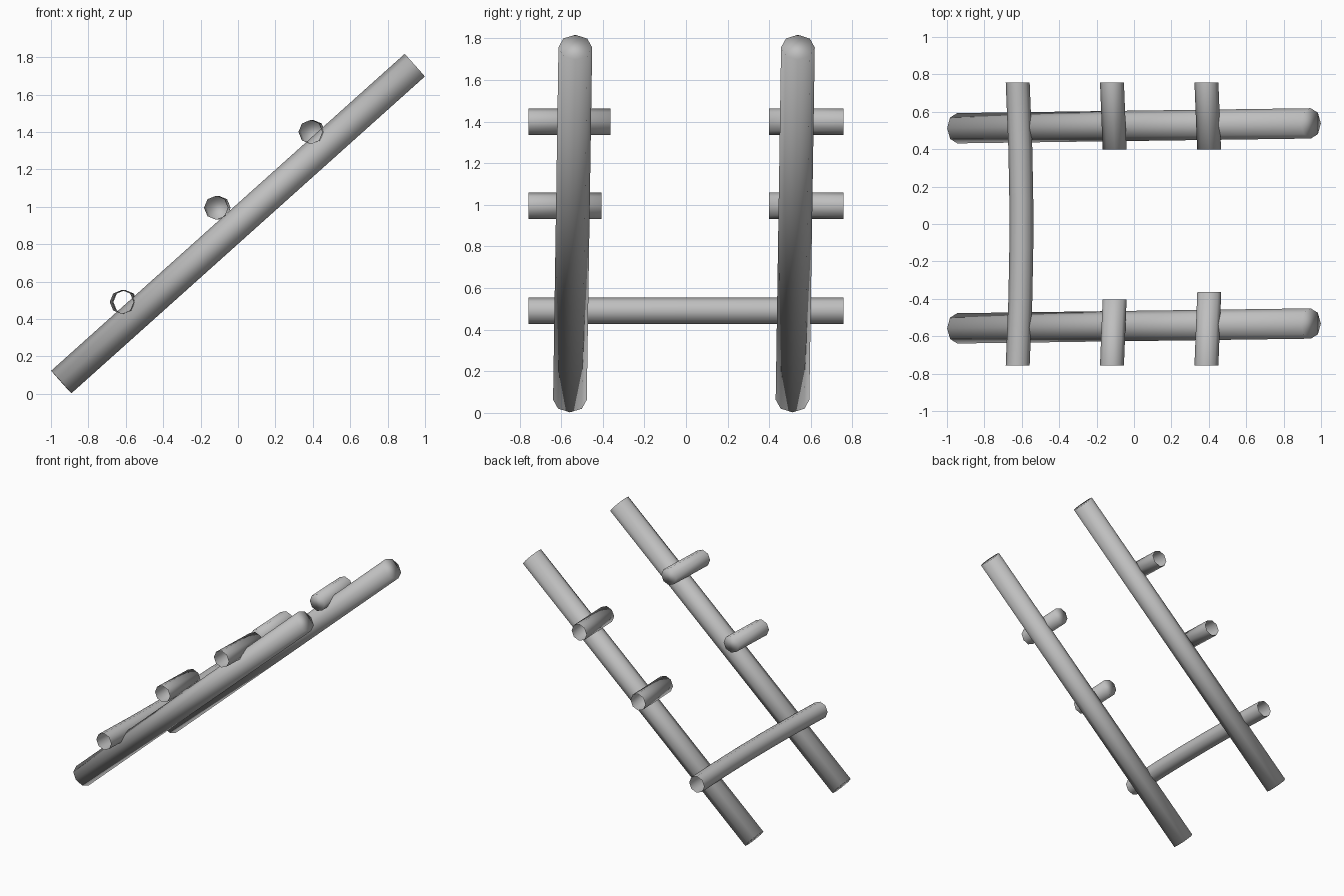
import bpy, bmesh, math
from mathutils import Vector

cube = bpy.data.objects.get("Cube")
if cube:
    bpy.data.objects.remove(cube, do_unlink=True)

grey = bpy.data.materials.new("plain grey")
grey.use_nodes = True
grey.diffuse_color = (0.52, 0.52, 0.52, 1)
grey.node_tree.nodes["Principled BSDF"].inputs["Base Color"].default_value = grey.diffuse_color

SIDES = 8


def tube(name, centres, radius, u, v, cap_start=False, cap_end=False):
    """Octagonal tube through the centres; u and v span its cross-section."""
    bm = bmesh.new()
    rings = []
    for c in centres:
        ring = []
        for i in range(SIDES):
            a = math.tau * i / SIDES
            ring.append(bm.verts.new(Vector(c) + radius * (math.cos(a) * u + math.sin(a) * v)))
        rings.append(ring)
    for a, b in zip(rings, rings[1:]):
        for i in range(SIDES):
            j = (i + 1) % SIDES
            bm.faces.new((a[i], a[j], b[j], b[i]))
    if cap_start:
        bm.faces.new(rings[0][::-1])
    if cap_end:
        bm.faces.new(rings[-1])
    bmesh.ops.recalc_face_normals(bm, faces=bm.faces)
    for f in bm.faces:
        f.smooth = True
    mesh = bpy.data.meshes.new(name)
    bm.to_mesh(mesh)
    bm.free()
    mesh.materials.append(grey)
    obj = bpy.data.objects.new(name, mesh)
    bpy.context.collection.objects.link(obj)
    return obj


# Two leaning side rails, closed at both ends
for name, y in (("front_rail", -0.545), ("back_rail", 0.525)):
    low, high = Vector((-0.945, y - 0.013, 0.063)), Vector((0.945, y + 0.013, 1.757))
    axis = (high - low).normalized()
    across = axis.cross(Vector((0, 1, 0))).normalized()
    tube(name, (low, high), 0.081, across, axis.cross(across), True, True)


# Rungs bow slightly towards the middle
def rung(name, x, z, ys, capped):
    pts = [(x + 0.02 * (1 - (y / 0.76) ** 2), y, z) for y in ys]
    return tube(name, pts, 0.064, Vector((1, 0, 0)), Vector((0, 0, 1)), False, capped)


END = 0.757
rung("whole_rung", -0.622, 0.491, (-END, -0.4, -0.13, 0.13, 0.4, END), False)

# Broken rung stubs: open outside, closed at the break
for level, x, z, front_break in (("middle", -0.118, 0.995, -0.405), ("upper", 0.387, 1.4, -0.363)):
    rung(level + "_front_stub", x, z, (-END, front_break), True)
    rung(level + "_back_stub", x, z, (END, 0.398), True)
